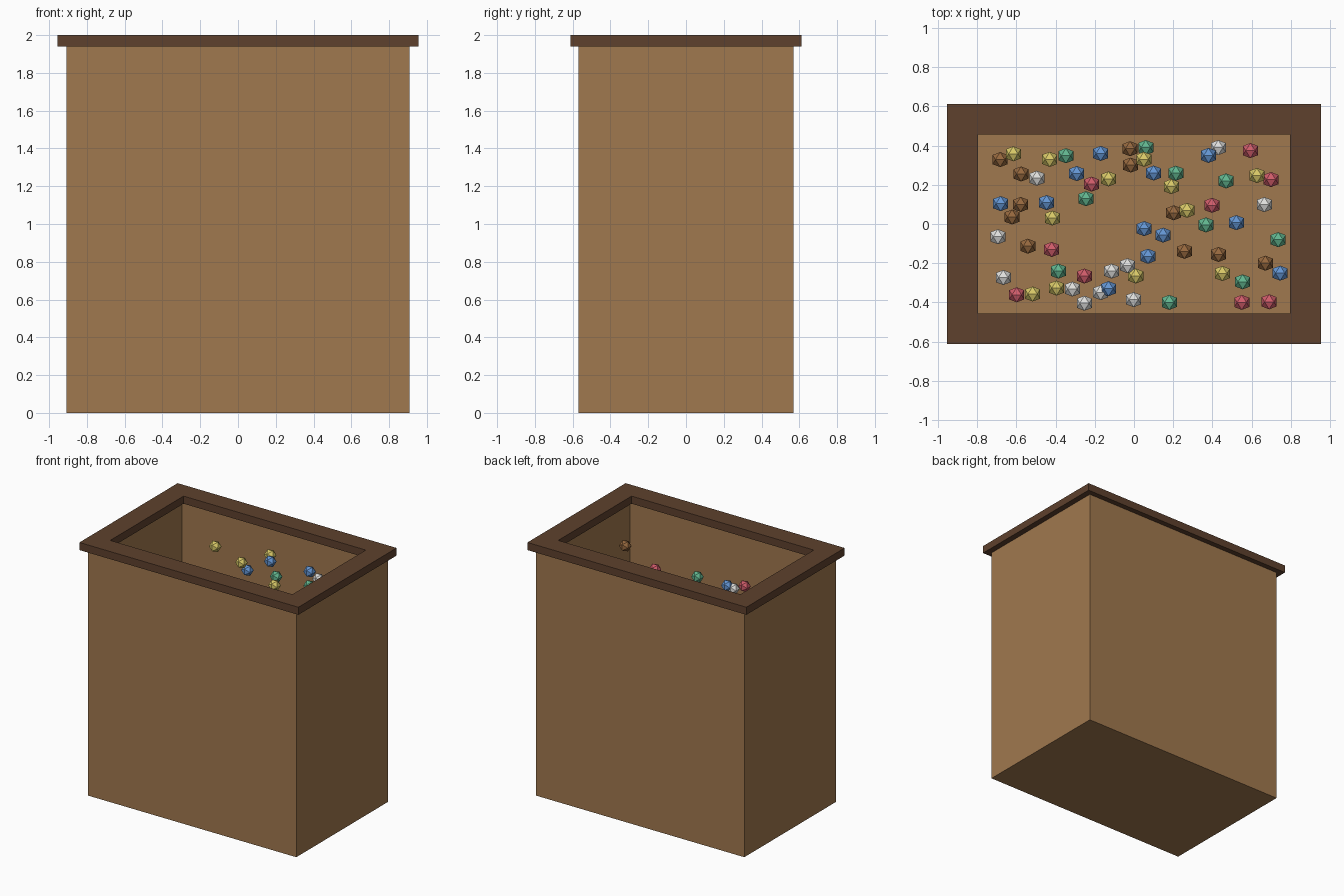
import bpy
import bmesh
import random
from mathutils import Vector

random.seed(4)
default = bpy.data.objects.get("Cube")
if default:
    bpy.data.objects.remove(default, do_unlink=True)


def material(name, rgb):
    """Flat material from display-space 0-255 values."""
    linear = [((c / 255 + 0.055) / 1.055) ** 2.4 for c in rgb]
    mat = bpy.data.materials.new(name)
    mat.use_nodes = True
    mat.diffuse_color = (*linear, 1)
    mat.node_tree.nodes["Principled BSDF"].inputs["Base Color"].default_value = (*linear, 1)
    return mat


def finish(bm, name, mat):
    """Turn a bmesh into a flat-shaded object with one material."""
    bmesh.ops.recalc_face_normals(bm, faces=bm.faces)
    mesh = bpy.data.meshes.new(name)
    bm.to_mesh(mesh)
    bm.free()
    mesh.materials.append(mat)
    bpy.context.collection.objects.link(bpy.data.objects.new(name, mesh))


def rect_loft(name, rings, mat, closed):
    """Join rectangular rings (half x, half y, z); closed wraps round, else both ends are capped."""
    bm = bmesh.new()
    corners = ((-1, -1), (1, -1), (1, 1), (-1, 1))
    loops = [[bm.verts.new((sx * hx, sy * hy, z)) for sx, sy in corners] for hx, hy, z in rings]
    pairs = list(zip(loops, loops[1:]))
    if closed:
        pairs.append((loops[-1], loops[0]))
    else:
        bm.faces.new(loops[0])
        bm.faces.new(loops[-1])
    for a, b in pairs:
        for i in range(len(corners)):
            bm.faces.new((a[i - 1], a[i], b[i], b[i - 1]))
    finish(bm, name, mat)


# Open bin: outer walls, top edge, inner walls and floor
RIM_BOTTOM, TOP = 1.94, 2
INNER_X, INNER_Y = 0.795, 0.457
rect_loft("bin_body", [(0.908, 0.57, 0), (0.908, 0.57, RIM_BOTTOM),
                       (0.84, 0.5, RIM_BOTTOM), (0.84, 0.5, 0.07)],
          material("tan_board", (160, 120, 78)), False)

# Dark rim overhanging the walls on both sides
rect_loft("top_rim", [(0.955, 0.612, RIM_BOTTOM), (0.955, 0.612, TOP),
                      (INNER_X, INNER_Y, TOP), (INNER_X, INNER_Y, RIM_BOTTOM)],
          material("dark_brown", (94, 65, 45)), True)

# Loose pieces: one icosahedron shape, repeated
RADIUS = 0.045
GOLDEN = (1 + 5 ** 0.5) / 2
SHAPE = [Vector(p).normalized() * RADIUS
         for s in (-1, 1) for t in (-GOLDEN, GOLDEN)
         for p in ((s, 0, t), (0, t, s), (t, s, 0))]


def sunken_spot(taken):
    """Random place clear of the others, low enough for the rim to hide it from a slant."""
    while True:
        x = random.uniform(-1, 1) * (INNER_X - RADIUS)
        y = random.uniform(-1, 1) * (INNER_Y - RADIUS)
        if all((Vector((x, y)) - other.xy).length > RADIUS * 1.5 for other in taken):
            break
    hidden = min(TOP - min(0.57 * (INNER_Y + s * y), 0.81 * (INNER_X - s * x)) for s in (-1, 1))
    return Vector((x, y, random.uniform(1.38, min(hidden - RADIUS, 1.8))))


# Per colour: display colour, places of the high pieces, number of sunken ones
PIECES = {
    "yellow": ((217, 201, 104), [(-.43, .33, 1.75), (-.13, .23, 1.74),
                                 (.05, .33, 1.81), (.27, .07, 1.73)], 8),
    "blue": ((100, 150, 212), [(-.17, .36, 1.62), (.1, .26, 1.8),
                               (.38, .35, 1.76), (-.13, -.33, 1.59)], 8),
    "red": ((208, 92, 106), [(-.42, -.13, 1.74), (.55, -.4, 1.51)], 7),
    "white": ((224, 224, 222), [(.43, .39, 1.7), (-.17, -.35, 1.57)], 9),
    "green": ((98, 182, 143), [(.06, .39, 1.62), (.47, .22, 1.72), (.18, -.4, 1.55)], 7),
    "brown": ((150, 104, 62), [(.67, -.2, 1.74)], 10),
}

placed = [Vector(p) for _, high, _ in PIECES.values() for p in high]
for colour, (rgb, high, sunken) in PIECES.items():
    spots = [Vector(p) for p in high]
    for _ in range(sunken):
        spots.append(sunken_spot(placed))
        placed.append(spots[-1])
    bm = bmesh.new()
    for spot in spots:
        verts = [bm.verts.new(p + spot) for p in SHAPE]
        bmesh.ops.convex_hull(bm, input=verts)
    finish(bm, colour + "_pieces", material(colour, rgb))
